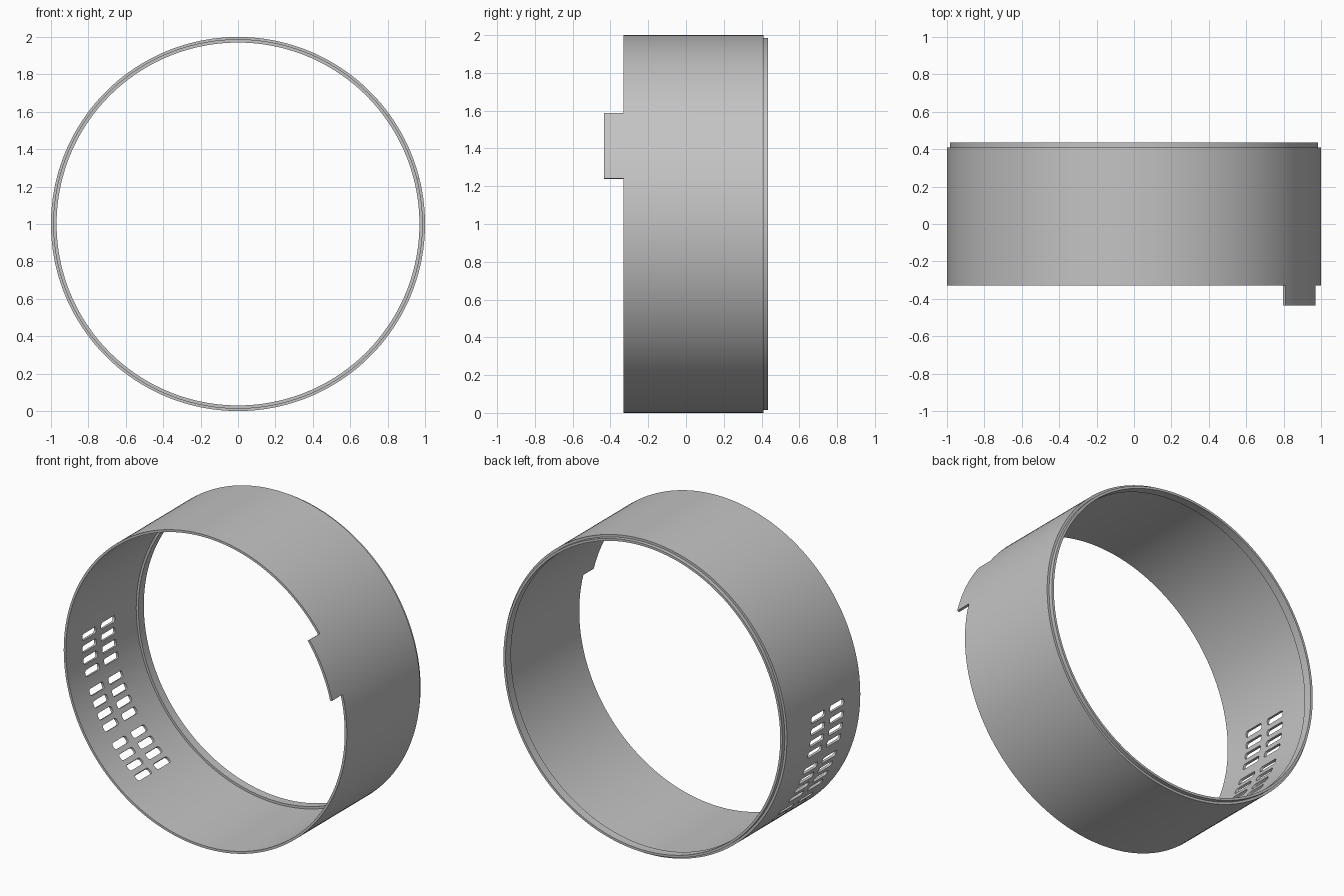
import bpy, bmesh, math
from mathutils import Vector, Matrix

cube = bpy.data.objects.get("Cube")
if cube:
    bpy.data.objects.remove(cube, do_unlink=True)

SEGMENTS = 180
FRONT, TAB_FRONT = -0.33, -0.435
CENTRE = Vector((0, 0, 1))

grey = bpy.data.materials.new("plain grey")
grey.use_nodes = True
colour = (0.55, 0.55, 0.55, 1)
grey.diffuse_color = colour
grey.node_tree.nodes["Principled BSDF"].inputs["Base Color"].default_value = colour


def make_object(name, bm):
    bmesh.ops.recalc_face_normals(bm, faces=bm.faces[:])
    mesh = bpy.data.meshes.new(name)
    bm.to_mesh(mesh)
    bm.free()
    mesh.materials.append(grey)
    obj = bpy.data.objects.new(name, mesh)
    bpy.context.collection.objects.link(obj)
    return obj


def around(radius, y, degrees):
    a = math.radians(degrees)
    return CENTRE + Vector((radius * math.cos(a), y, radius * math.sin(a)))


# Thin band with a stepped joining lip at the back: (radius, y)
profile = [(1, FRONT), (1, 0.41), (0.985, 0.41), (0.985, 0.435),
           (0.97, 0.435), (0.97, 0.38), (0.985, 0.38), (0.985, FRONT)]
bm = bmesh.new()
rings = [[bm.verts.new(around(r, y, i * 360 / SEGMENTS)) for r, y in profile]
         for i in range(SEGMENTS)]
for i, ring in enumerate(rings):
    following = rings[(i + 1) % SEGMENTS]
    for j in range(len(profile)):
        k = (j + 1) % len(profile)
        bm.faces.new((ring[j], ring[k], following[k], following[j]))

# Locating tab pulled forward from part of the front rim
tab_faces = []
for face in bm.faces:
    c = face.calc_center_median() - CENTRE
    angle = math.degrees(math.atan2(c.z, c.x))
    if abs(c.y - FRONT) < 0.001 and 14 < angle < 36:
        tab_faces.append(face)
pulled = bmesh.ops.extrude_face_region(bm, geom=tab_faces)
bmesh.ops.delete(bm, geom=tab_faces, context='FACES_ONLY')
bmesh.ops.translate(bm, vec=(0, TAB_FRONT - FRONT, 0),
                    verts=[v for v in pulled["geom"] if isinstance(v, bmesh.types.BMVert)])
band = make_object("ring_band", bm)


# Rounded vent slots: three groups of four rows, two columns
def add_slot(bm, degrees, y, length=0.138, height=0.042, corner=0.014):
    outline = []
    for quarter, (sx, sy) in enumerate([(1, 1), (-1, 1), (-1, -1), (1, -1)]):
        for step in range(5):
            a = math.radians(90 * quarter + 22.5 * step)
            outline.append((sx * (length / 2 - corner) + corner * math.cos(a),
                            sy * (height / 2 - corner) + corner * math.sin(a)))
    turn = Matrix.Rotation(-math.radians(degrees), 3, 'Y')
    inner, outer = [[bm.verts.new(CENTRE + turn @ Vector((r, y + u, v)))
                     for u, v in outline] for r in (0.94, 1.04)]
    bm.faces.new(inner)
    bm.faces.new(outer[::-1])
    for i in range(len(outline)):
        k = (i + 1) % len(outline)
        bm.faces.new((inner[i], outer[i], outer[k], inner[k]))


bm = bmesh.new()
for group in range(3):
    for row in range(4):
        for y in (-0.095, 0.095):
            add_slot(bm, 179 + 20 * group + 4.4 * row, y)
cutter = make_object("slot_cutter", bm)
cutter.hide_render = True

cut = band.modifiers.new("vent slots", 'BOOLEAN')
cut.operation = 'DIFFERENCE'
cut.solver = 'EXACT'
cut.object = cutter
bpy.ops.object.select_all(action='DESELECT')
band.select_set(True)
bpy.context.view_layer.objects.active = band
bpy.ops.object.modifier_apply(modifier=cut.name)
bpy.data.objects.remove(cutter, do_unlink=True)
bpy.ops.object.shade_smooth_by_angle(angle=math.radians(30))
